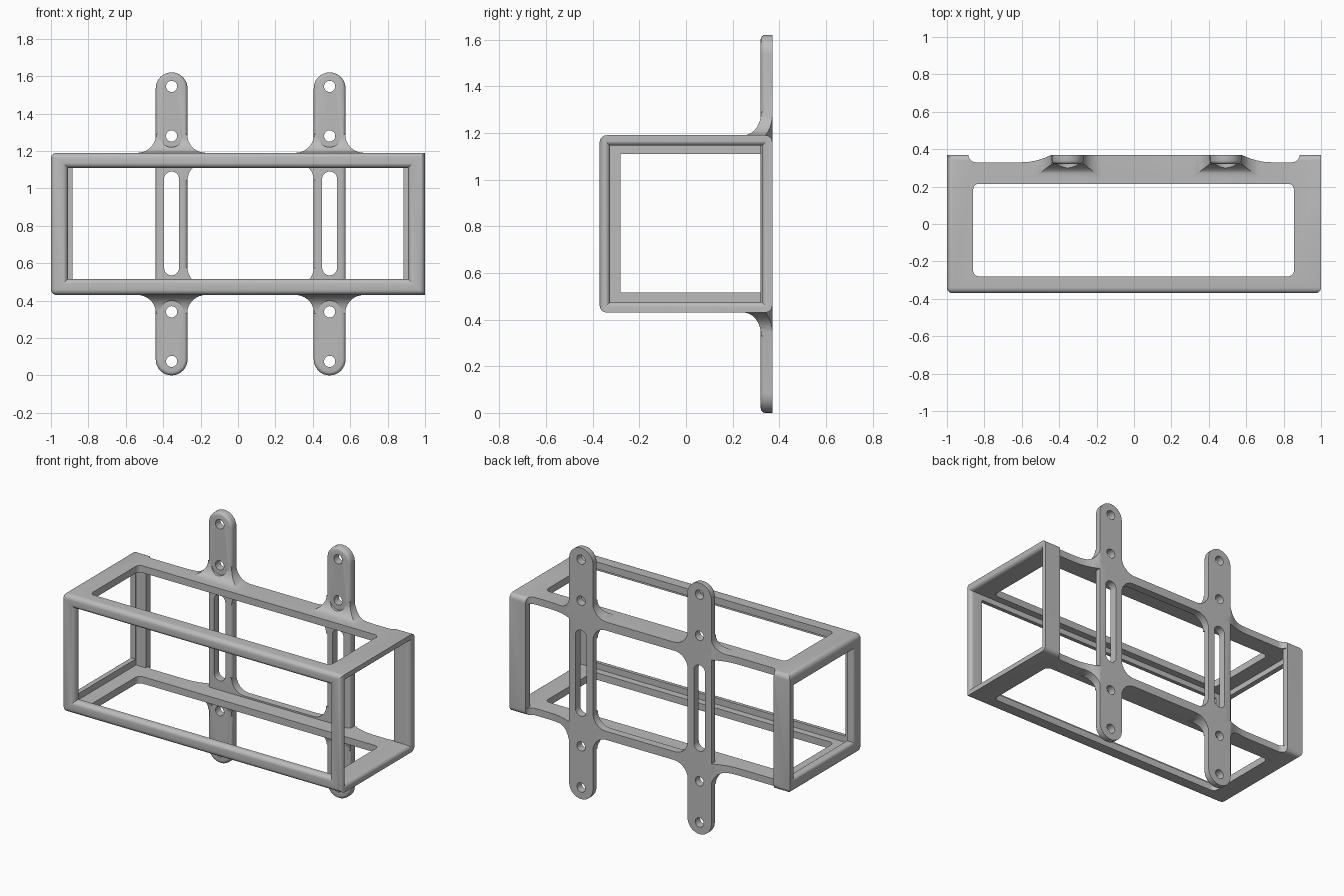
import bpy, bmesh, math

old = bpy.data.objects.get("Cube")
if old:
    bpy.data.objects.remove(old)

MID = 0.81                      # mid height of the bracket
CENTRES = (-0.355, 0.49)        # x of the two mounting straps
HALF = 0.085                    # half width of a strap

grey = bpy.data.materials.new("light_grey")
grey.use_nodes = True
grey.diffuse_color = (0.5, 0.5, 0.5, 1)
grey.node_tree.nodes["Principled BSDF"].inputs["Base Color"].default_value = (0.5, 0.5, 0.5, 1)


def loft(name, rings, round_rule=None, radius=0.03):
    """Skin a list of equal rings and cap both ends."""
    bm = bmesh.new()
    loops = [[bm.verts.new(p) for p in ring] for ring in rings]
    for a, b in zip(loops, loops[1:]):
        for i in range(len(a)):
            j = (i + 1) % len(a)
            bm.faces.new((a[i], a[j], b[j], b[i]))
    bm.faces.new(loops[0])
    bm.faces.new(loops[-1])
    bmesh.ops.recalc_face_normals(bm, faces=bm.faces)
    if round_rule:
        edges = [e for e in bm.edges if round_rule((e.verts[0].co + e.verts[1].co) / 2)]
        bmesh.ops.bevel(bm, geom=edges, offset=radius, segments=5, profile=0.5, affect='EDGES')
    mesh = bpy.data.meshes.new(name)
    bm.to_mesh(mesh)
    bm.free()
    obj = bpy.data.objects.new(name, mesh)
    bpy.context.collection.objects.link(obj)
    mesh.materials.append(grey)
    return obj


def rect(axis, level, a0, a1, b0, b1):
    """Rectangle across an axis; a and b are the other two axes in order."""
    ring = []
    for a, b in ((a0, b0), (a1, b0), (a1, b1), (a0, b1)):
        p = [a, b]
        p.insert(axis, level)
        ring.append(p)
    return ring


def box(name, x0, x1, y0, y1, z0, z1, rule=None, radius=0.03):
    return loft(name, [rect(2, z, x0, x1, y0, y1) for z in (z0, z1)], rule, radius)


def flared(name, axis, face, inward, depth, a0, a1, b0, b1, r):
    """Opening cutter whose mouth rolls off with a quarter round."""
    rings = []
    for i in range(7):
        t = i / 6 * math.pi / 2
        g = r * (1 - math.sin(t))
        rings.append(rect(axis, face + inward * r * (1 - math.cos(t)), a0 - g, a1 + g, b0 - g, b1 + g))
    g = r
    rings.insert(0, rect(axis, face - inward * 0.1, a0 - g, a1 + g, b0 - g, b1 + g))
    rings.append(rect(axis, face + inward * depth, a0, a1, b0, b1))
    return loft(name, rings)


def capsule(cx, z0, z1, r, y, n=16):
    """Upright rounded slot outline at depth y."""
    ring = []
    for zc, start in ((z1 - r, 0), (z0 + r, math.pi)):
        for i in range(n + 1):
            t = start + math.pi * i / n
            ring.append((cx + r * math.cos(t), y, zc + r * math.sin(t)))
    return ring


def disc(cx, zc, r, y):
    return [(cx + r * math.cos(i * math.pi / 16), y, zc + r * math.sin(i * math.pi / 16)) for i in range(32)]


def combine(target, other, mode):
    """Boolean two objects, bake the result and drop the tool."""
    mod = target.modifiers.new("join", 'BOOLEAN')
    mod.operation, mod.solver, mod.object = mode, 'EXACT', other
    bpy.context.view_layer.update()
    dg = bpy.context.evaluated_depsgraph_get()
    mesh = bpy.data.meshes.new_from_object(target.evaluated_get(dg))
    target.modifiers.clear()
    target.data = mesh
    bpy.data.objects.remove(other)


def cut(target, tool):
    combine(target, tool, 'DIFFERENCE')


# Cage: rounded block, hollowed and open at the left end
def rounded(m):
    along_x = abs(m.x) < 0.1
    right_end = m.x < -0.9 and m.y < 0.3
    left_front = m.x > 0.9 and m.y < -0.3
    return along_x or right_end or left_front


frame = box("mounting_cage", -1, 1, -0.37, 0.37, 0.43, 1.19, rounded)
cut(frame, flared("cavity", 0, 1, -1, 1.955, -0.325, 0.325, 0.475, 1.145, 0.025))
cut(frame, flared("front_window", 1, -0.37, 1, 0.1, -0.91, 0.91, 0.515, 1.11, 0.03))
cut(frame, flared("end_window", 0, -1, 1, 0.1, -0.28, 0.32, 0.515, 1.11, 0.02))
cut(frame, box("top_window", -0.86, 0.855, -0.28, 0.215, 0.2, 1.4,
               lambda m: abs(m.x) > 0.8 and abs(m.y) > 0.1 and 0.7 < m.z < 0.9))
cut(frame, box("back_window", -0.885, 0.885, 0.3, 0.5, 0.475, 1.145))

for side in (1, -1):
    def height(z):
        return MID + side * (z - MID)

    # Bridge between the straps with concave corners
    r, under = 0.09, 1.135
    left, right = CENTRES[0] + HALF, CENTRES[1] - HALF
    outline = [(right + 0.02, 1.19), (left - 0.02, 1.19), (left - 0.02, under - r)]
    arc = [(r * (1 - math.cos(i * math.pi / 16)), under - r + r * math.sin(i * math.pi / 16)) for i in range(9)]
    outline += [(left + dx, z) for dx, z in arc]
    outline += [(right - dx, z) for dx, z in reversed(arc)]
    outline.append((right + 0.02, under - r))
    combine(frame, loft("bridge", [[(x, y, height(z)) for x, z in outline] for y in (0.32, 0.37)]), 'UNION')

    # Flared foot where each strap meets the cage
    for cx in CENTRES:
        rings = [rect(2, height(1.165), cx - 0.185, cx + 0.185, 0.26, 0.37)]
        for i in range(10):
            t = i / 9 * math.pi / 2
            f = 1 - math.sin(t)
            w = HALF - 0.002 + 0.1 * f
            rings.append(rect(2, height(1.19 + 0.1 * (1 - math.cos(t))), cx - w, cx + w, 0.322 - 0.075 * f, 0.37))
        combine(frame, loft("foot", rings), 'UNION')

# Mounting straps with softened front edges
for cx in CENTRES:
    rings = []
    for i in range(5):
        t = i / 4 * math.pi / 2
        g = 0.02 * (1 - math.sin(t))
        rings.append(capsule(cx, g, 1.62 - g, HALF - g, 0.32 + 0.02 * (1 - math.cos(t))))
    rings.append(capsule(cx, 0, 1.62, HALF, 0.37))
    combine(frame, loft("strap", rings), 'UNION')

# Screw holes, their clearance bores and the long slots
for cx in CENTRES:
    cut(frame, loft("slot", [capsule(cx, 0.535, 1.09, 0.04, y) for y in (0.2, 0.5)]))
    for z in (0.075, 0.34, 1.28, 1.545):
        cut(frame, loft("hole", [disc(cx, z, 0.03, y) for y in (0.2, 0.5)]))
    for z in (0.34, 1.28):
        cut(frame, loft("bore", [disc(cx, z, 0.06, y) for y in (0.15, 0.32)]))

# Relief on the back edges between the straps and the corner posts
for end, inner in ((-0.885, CENTRES[0] - HALF), (0.885, CENTRES[1] + HALF)):
    s = 1 if end < 0 else -1
    plan = [(end, 0.45), (end, 0.37)]
    plan += [(end + s * 0.04 * (1 - math.cos(t)), 0.37 - 0.04 * math.sin(t))
             for t in (i * math.pi / 12 for i in range(1, 7))]
    plan += [(inner - s * 0.16 * (1 - u), 0.33 + 0.04 * u * u) for u in (0, 0.25, 0.5, 0.75, 1)]
    plan.append((inner, 0.45))
    cut(frame, loft("relief", [[(x, y, z) for x, y in plan] for z in (0.2, 1.4)]))

bpy.context.view_layer.objects.active = frame
frame.select_set(True)
bpy.ops.object.shade_smooth_by_angle(angle=math.radians(30))
